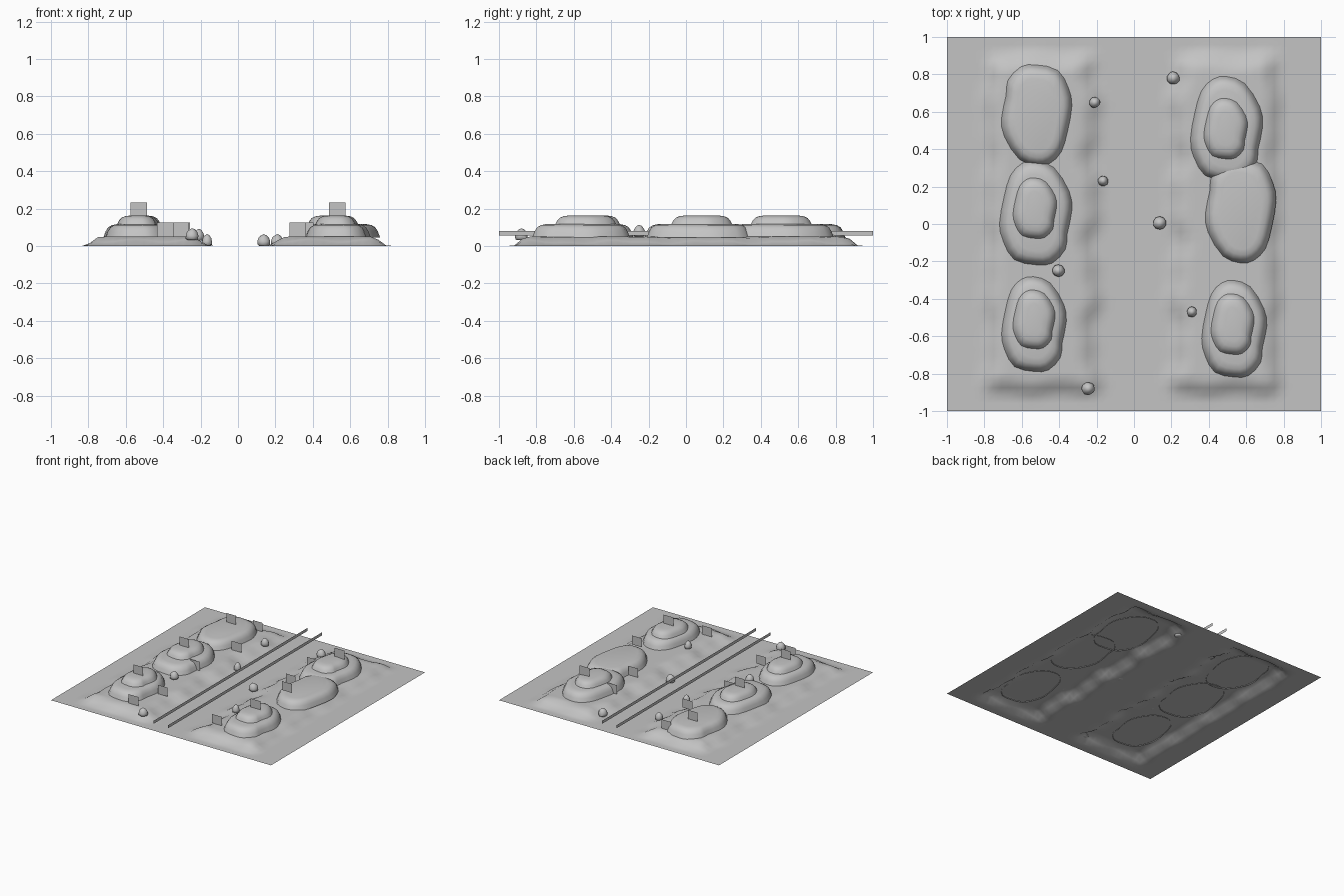
import bpy, bmesh, math, random
from mathutils import Vector

random.seed(4)
if "Cube" in bpy.data.objects:
    bpy.data.objects.remove(bpy.data.objects["Cube"])

# One stone-grey material for everything
GREY = (0.55, 0.55, 0.55, 1)
stone = bpy.data.materials.new("stone_grey")
stone.use_nodes = True
stone.diffuse_color = GREY
bsdf = next(n for n in stone.node_tree.nodes if n.type == 'BSDF_PRINCIPLED')
bsdf.inputs["Base Color"].default_value = GREY


def finish(bm, name, smooth=None):
    mesh = bpy.data.meshes.new(name)
    bm.to_mesh(mesh)
    bm.free()
    mesh.materials.append(stone)
    obj = bpy.data.objects.new(name, mesh)
    bpy.context.collection.objects.link(obj)
    if smooth:
        bpy.ops.object.select_all(action='DESELECT')
        obj.select_set(True)
        bpy.context.view_layer.objects.active = obj
        bpy.ops.object.shade_smooth_by_angle(angle=math.radians(smooth))
    return obj


# Ground sheet with two long raised banks
def ramp(v, foot, top):
    t = min(max((v - foot) / (top - foot), 0), 1)
    return t * t * (3 - 2 * t)


def ground_height(x, y):
    wave = 0.02 * math.sin(13 * y) + 0.012 * math.sin(29 * y + 1)
    ends = ramp(0.92 - abs(y) + 0.01 * math.sin(20 * x), 0, 0.08)
    left = ramp(x + wave * 0.5, -0.81, -0.72) * ramp(-x + wave, 0.17, 0.29)
    right = ramp(x + wave, 0.18, 0.29) * ramp(-x + wave * 0.5, -0.79, -0.70)
    return 0.05 * ends * max(left, right)


bm = bmesh.new()
bmesh.ops.create_grid(bm, x_segments=48, y_segments=48, size=1)
for v in bm.verts:
    v.co.z = ground_height(v.co.x, v.co.y)
finish(bm, "ground", 60)

# Lumpy outline shared by every mound, within a unit box
OUTLINE = [(0, 1), (.5, .87), (.92, .42), (1, .05), (.87, -.4), (.82, -.7),
           (.45, -.97), (0, -1), (-.6, -.9), (-.9, -.55), (-1, -.2),
           (-.88, .3), (-.7, .72), (-.38, .95)]


def outline_points():
    pts = [Vector(p) for p in OUTLINE]
    n = len(pts)
    out = []
    for i, p in enumerate(pts):
        q = pts[(i + 1) % n]
        out += [p, (p + q) * 0.5625 - (pts[i - 1] + pts[(i + 2) % n]) * 0.0625]
    return out


def mound(name, x0, x1, y0, y1, z0, z1, turned=False):
    sign = -1 if turned else 1
    cx, cy, rx, ry = (x0 + x1) / 2, (y0 + y1) / 2, (x1 - x0) / 2, (y1 - y0) / 2
    bm = bmesh.new()
    rings = []
    for inset, f in ((0, 0), (.012, .45), (.025, .75), (.045, .92), (.075, 1)):
        rings.append([bm.verts.new((cx + sign * p.x * (rx - inset),
                                    cy + sign * p.y * (ry - inset),
                                    z0 + f * (z1 - z0))) for p in outline_points()])
    for low, high in zip(rings, rings[1:]):
        for i in range(len(low)):
            bm.faces.new((low[i - 1], high[i - 1], high[i], low[i]))
    bm.faces.new(rings[-1])
    bmesh.ops.recalc_face_normals(bm, faces=bm.faces)
    # the single large cap must look upward
    if max(bm.faces, key=lambda f: f.calc_area()).normal.z < 0:
        bmesh.ops.reverse_faces(bm, faces=bm.faces)
    finish(bm, name, 50)


# Lower tiers; the flag turns the outline half round
for name, box, turned in (
        ("right_front_mound", (-.71, -.36, -.79, -.28), False),
        ("right_middle_mound", (-.72, -.33, -.22, .34), False),
        ("right_back_mound", (-.71, -.33, .31, .85), True),
        ("left_front_mound", (.36, .71, -.82, -.30), False),
        ("left_middle_mound", (.38, .76, -.21, .35), True),
        ("left_back_mound", (.30, .69, .23, .79), False)):
    mound(name, *box, 0.045, 0.117, turned)

# Upper tiers
for name, box in (
        ("right_front_cap", (-.65, -.42, -.67, -.35)),
        ("right_middle_cap", (-.65, -.41, -.08, .25)),
        ("left_front_cap", (.41, .645, -.70, -.37)),
        ("left_back_cap", (.37, .61, .345, .675))):
    mound(name, *box, 0.11, 0.163)


# Upright sheets: two long rails and small marker plates
def sheet(name, a, b, z0, z1):
    bm = bmesh.new()
    bm.faces.new([bm.verts.new(c) for c in
                  ((*a, z0), (*b, z0), (*b, z1), (*a, z1))])
    finish(bm, name)


for side, x in (("right", -.068), ("left", .065)):
    sheet(side + "_rail", (x, -1), (x, 1), 0.055, 0.08)

TALL = [(-.53, -.54, .16), (-.53, .06, .16), (-.53, .67, .12),
        (.53, -.53, .16), (.53, -.12, .145), (.53, .56, .16)]
LOW = [(-.39, -.80), (-.305, -.54), (-.37, -.03), (-.30, .41), (-.38, .80),
       (.32, -.73), (.36, .17), (.32, .50)]
for x, y, z in TALL + [(x, y, .052) for x, y in LOW]:
    sheet("marker_plate", (x - .044, y), (x + .044, y), z, z + .073)

# Egg-shaped boulders
for x, y, r in ((-.21, .65, .03), (.21, .78, .035), (-.165, .23, .028),
                (.137, .005, .035), (-.405, -.25, .033), (.31, -.47, .028),
                (-.245, -.88, .035)):
    bm = bmesh.new()
    bmesh.ops.create_icosphere(bm, subdivisions=2, radius=1)
    base = ground_height(x, y)
    for v in bm.verts:
        k = r * random.uniform(.93, 1.05) * (1 - .22 * v.co.z)
        v.co = (x + v.co.x * k, y + v.co.y * k,
                base + max(0, .025 + .038 * v.co.z))
    finish(bm, "boulder", 50)
